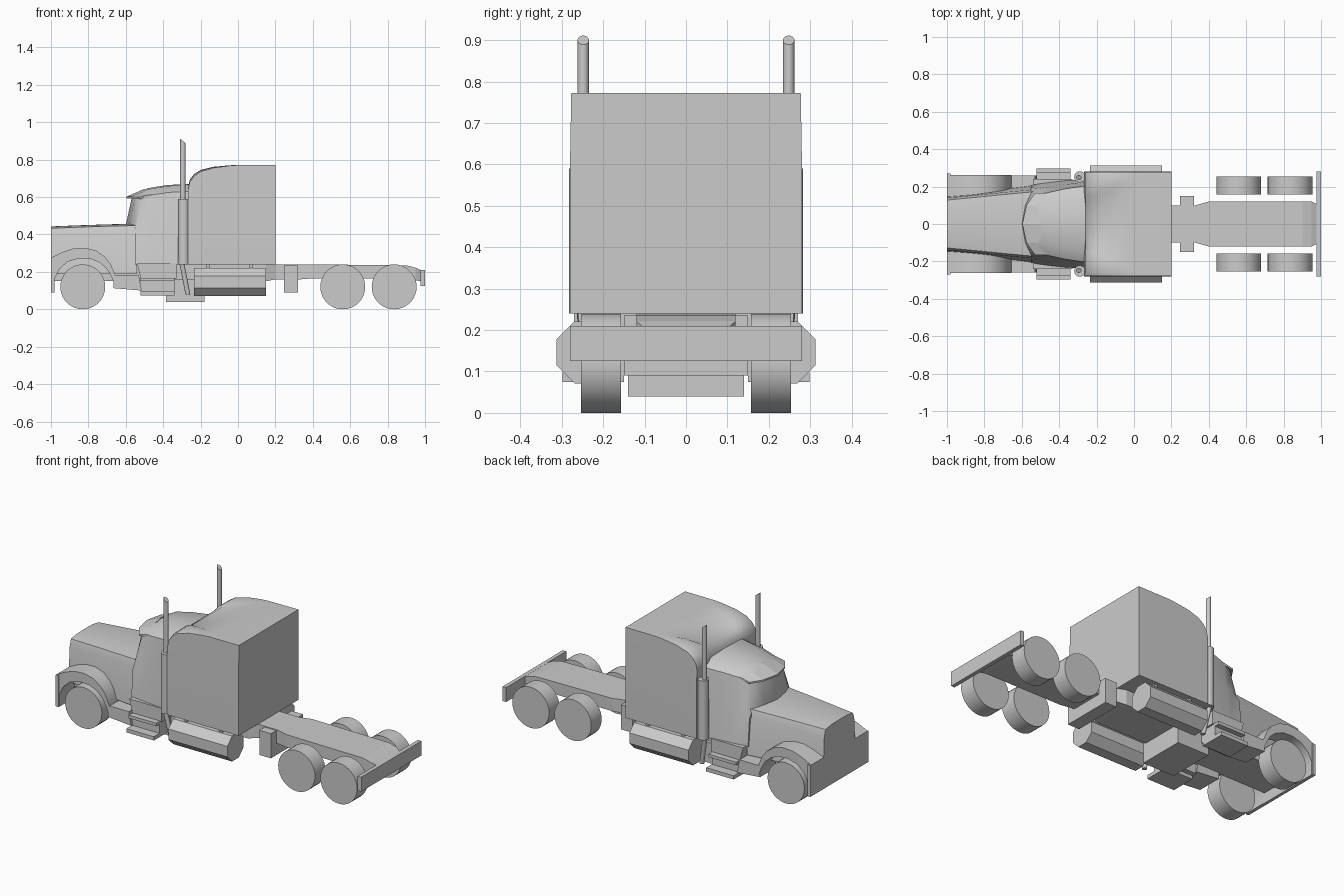
import bpy, bmesh, math
from mathutils import Vector


def finish(name, verts, faces, mirror=False, smooth=0):
    me = bpy.data.meshes.new(name)
    me.from_pydata(verts, [], faces)
    bm = bmesh.new()
    bm.from_mesh(me)
    bmesh.ops.remove_doubles(bm, verts=bm.verts, dist=1e-5)
    bmesh.ops.recalc_face_normals(bm, faces=bm.faces)
    bm.to_mesh(me)
    bm.free()
    ob = bpy.data.objects.new(name, me)
    bpy.context.collection.objects.link(ob)
    if mirror:
        m = ob.modifiers.new("other_side", 'MIRROR')
        m.use_axis = (False, True, False)
        m.use_mirror_merge = False
    if smooth:
        bpy.ops.object.select_all(action='DESELECT')
        ob.select_set(True)
        bpy.context.view_layer.objects.active = ob
        bpy.ops.object.shade_smooth_by_angle(angle=math.radians(smooth))
    return ob


def skin(name, rings, **kw):
    """Join closed rings of equal length and cap both ends."""
    n = len(rings[0])
    verts = [p for r in rings for p in r]
    faces = [(i * n + j, i * n + (j + 1) % n, (i + 1) * n + (j + 1) % n, (i + 1) * n + j)
             for i in range(len(rings) - 1) for j in range(n)]
    faces += [tuple(range(n)), tuple(range(len(verts) - n, len(verts)))]
    return finish(name, verts, faces, **kw)


def loft(name, halves, **kw):
    """Each half section runs from the roof centre line outward and down."""
    return skin(name, [h + [(x, -y, z) for x, y, z in reversed(h) if y > 0] for h in halves], **kw)


def box(name, x0, x1, y0, y1, z0, z1, mirror=False):
    return skin(name, [[(x, y0, z0), (x, y1, z0), (x, y1, z1), (x, y0, z1)] for x in (x0, x1)],
                mirror=mirror)


def side_prism(name, pts, y0, y1, **kw):
    return skin(name, [[(x, y, z) for x, z in pts] for y in (y0, y1)], **kw)


def tube(name, a, b, r, n=16, slant=0.0):
    """Mirrored pipe from a to b; slant tilts the top cut toward -x."""
    a, b = Vector(a), Vector(b)
    u = Vector((1, 0, 0))
    v = Vector((0, 1, 0))
    ang = [2 * math.pi * i / n for i in range(n)]
    rings = [[c + u * r * math.cos(t) + v * r * math.sin(t) - Vector((0, 0, s * math.cos(t)))
              for t in ang] for c, s in ((a, 0), (b, slant))]
    return skin(name, rings, mirror=True, smooth=40)


# Wheels
for label, x in (("front", -0.83), ("middle", 0.56), ("rear", 0.835)):
    circle = [(x + 0.12 * math.cos(math.pi * i / 18), 0.12 + 0.12 * math.sin(math.pi * i / 18))
              for i in range(36)]
    side_prism(label + "_wheel", circle, 0.157, 0.254, mirror=True, smooth=40)

# Chassis: wide front, waisted behind the sleeper, dropped tail
skin("chassis", [[(x, -w, z0), (x, w, z0), (x, w, z1), (x, -w, z1)] for x, w, z0, z1 in (
    (-0.99, 0.12, 0.15, 0.24), (0.15, 0.12, 0.15, 0.24), (0.2, 0.10, 0.16, 0.24),
    (0.33, 0.10, 0.16, 0.24), (0.40, 0.12, 0.165, 0.24), (0.90, 0.12, 0.165, 0.235),
    (0.95, 0.12, 0.155, 0.222), (0.98, 0.105, 0.15, 0.208))])
box("rear_bumper", 0.977, 1.0, -0.28, 0.28, 0.125, 0.21)
box("cross_box", 0.245, 0.32, -0.15, 0.15, 0.09, 0.235)
box("under_box", -0.385, -0.18, -0.14, 0.14, 0.04, 0.16)

# Hood
loft("hood", [[(x, 0, zc), (x, t * 0.6, zc - 0.001), (x, t, zc - 0.01),
               (x, t + 0.012, zc - 0.05), (x, b, 0.19)] for x, zc, t, b in (
    (-1.0, 0.443, 0.128, 0.15), (-0.85, 0.449, 0.142, 0.165),
    (-0.70, 0.454, 0.157, 0.185), (-0.54, 0.458, 0.172, 0.205))], smooth=35)

# Cab with V-shaped windshield
cab = [
    [(-0.60, 0, 0.45), (-0.582, 0.10, 0.45), (-0.55, 0.168, 0.445), (-0.55, 0.195, 0.40), (-0.55, 0.208, 0.24)],
    [(-0.565, 0, 0.61), (-0.55, 0.10, 0.605), (-0.52, 0.152, 0.59), (-0.51, 0.19, 0.44), (-0.51, 0.215, 0.24)],
    [(-0.48, 0, 0.648), (-0.48, 0.11, 0.642), (-0.46, 0.168, 0.612), (-0.46, 0.198, 0.44), (-0.46, 0.222, 0.24)],
    [(-0.38, 0, 0.664), (-0.38, 0.125, 0.659), (-0.37, 0.188, 0.625), (-0.37, 0.211, 0.44), (-0.37, 0.232, 0.24)],
    [(-0.24, 0, 0.672), (-0.24, 0.15, 0.668), (-0.24, 0.207, 0.632), (-0.24, 0.228, 0.44), (-0.24, 0.24, 0.24)],
]
loft("cab", cab, smooth=35)

# Sun visor above the windshield
visor = [(-0.597, -0.50, 0.0, 0.592), (-0.575, -0.49, 0.10, 0.592), (-0.53, -0.46, 0.165, 0.59)]
skin("sun_visor", [[(xf, s * y, z), (xb, s * y, z + 0.04 - y * y),
                    (xb, s * y, z + 0.052 - y * y), (xf, s * y, z + 0.01)]
                   for s, (xf, xb, y, z) in
                   [(-1, v) for v in reversed(visor)] + [(1, v) for v in visor[1:]]])

# Sleeper with curved roof front and a shallow dished middle
sleeper = []
for x, z, w, dip, drop in (
        (-0.266, 0.655, 0.12, 0.012, 0.012), (-0.258, 0.692, 0.124, 0.012, 0.014),
        (-0.236, 0.722, 0.133, 0.012, 0.012), (-0.20, 0.745, 0.148, 0.012, 0.010),
        (-0.13, 0.762, 0.175, 0.008, 0.006), (-0.04, 0.770, 0.21, 0.0, 0.002),
        (0.0, 0.772, 0.215, 0.0, 0.001), (0.2, 0.772, 0.22, 0.0, 0.0)):
    sleeper.append([(x, 0, z - dip), (x, w, z - dip), (x, w + 0.02, z),
                    (x, 0.262, z - drop * 0.3), (x, 0.277, z - drop), (x, 0.28, 0.60), (x, 0.28, 0.24)])
loft("sleeper", sleeper, smooth=35)

# Front fenders, arched over the wheel
fender = [(-1.0, 0.09), (-1.0, 0.275), (-0.94, 0.305), (-0.88, 0.325), (-0.82, 0.329),
          (-0.76, 0.315), (-0.71, 0.28), (-0.68, 0.24), (-0.655, 0.18), (-0.655, 0.12),
          (-0.675, 0.17), (-0.70, 0.215), (-0.74, 0.25), (-0.79, 0.27), (-0.85, 0.272),
          (-0.91, 0.255), (-0.955, 0.215), (-0.98, 0.165), (-0.98, 0.09)]
side_prism("front_fender", fender, 0.13, 0.263, mirror=True, smooth=35)
box("front_bumper", -1.0, -0.982, -0.27, 0.27, 0.09, 0.275)

# Side boxes and entry steps
side_prism("battery_box", [(-0.665, 0.18), (-0.53, 0.18), (-0.515, 0.10), (-0.665, 0.113)],
           0.11, 0.26, mirror=True)
side_prism("cab_skirt", [(-0.54, 0.245), (-0.33, 0.245), (-0.33, 0.165), (-0.52, 0.165)],
           0.10, 0.24, mirror=True)
box("upper_step", -0.52, -0.34, 0.12, 0.245, 0.095, 0.168, True)
box("upper_tread", -0.52, -0.34, 0.22, 0.275, 0.15, 0.168, True)
box("lower_step", -0.52, -0.34, 0.15, 0.298, 0.075, 0.097, True)

# Octagonal fuel tanks and their hangers
octagon = [(0.238 + 0.081 * math.cos(math.pi * (i + 0.5) / 4),
            0.146 + 0.081 * math.sin(math.pi * (i + 0.5) / 4)) for i in range(8)]
skin("fuel_tank", [[(x, y, z) for y, z in octagon] for x in (-0.235, 0.15)], mirror=True)
for label, x in (("front", -0.16), ("rear", 0.07)):
    box(label + "_tank_hanger", x - 0.011, x + 0.011, 0.11, 0.26, 0.20, 0.243, True)

# Exhaust stacks
tube("exhaust_muffler", (-0.29, 0.252, 0.24), (-0.29, 0.252, 0.59), 0.03)
tube("exhaust_stack", (-0.295, 0.248, 0.58), (-0.295, 0.248, 0.90), 0.014, slant=0.011)
tube("exhaust_elbow", (-0.268, 0.235, 0.08), (-0.30, 0.25, 0.245), 0.013)
